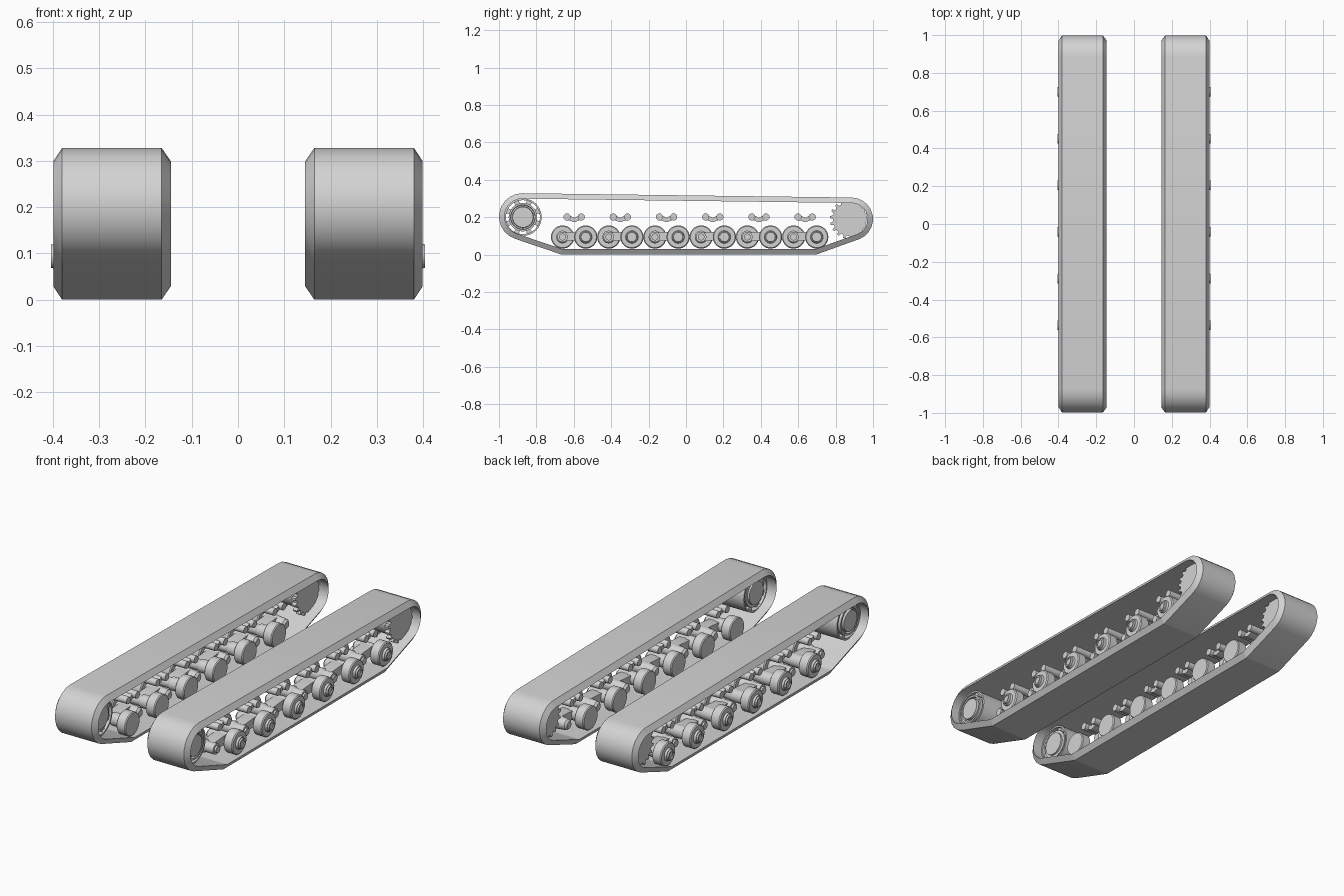
import bpy
import bmesh
from math import acos, atan2, cos, sin, pi, hypot, radians

cube = bpy.data.objects.get("Cube")
if cube:
    bpy.data.objects.remove(cube)

grey = bpy.data.materials.new("light_grey")
grey.use_nodes = True
grey.diffuse_color = (0.65, 0.65, 0.65, 1)
grey.node_tree.nodes["Principled BSDF"].inputs["Base Color"].default_value = (0.65, 0.65, 0.65, 1)

# Bogie layout
FIRST, PITCH, COUNT = -0.66, 0.247, 6
AXLE_GAP, AXLE_Z = 0.124, 0.094
BOGIES = [FIRST + PITCH * i for i in range(COUNT)]


def bridge(bm, rings, closed=False):
    """Join equal rings of points with quads; cap the ends unless closed."""
    loops = [[bm.verts.new(p) for p in ring] for ring in rings]
    pairs = list(zip(loops, loops[1:]))
    if closed:
        pairs.append((loops[-1], loops[0]))
    else:
        bm.faces.new(loops[0])
        bm.faces.new(loops[-1])
    n = len(loops[0])
    for a, b in pairs:
        for i in range(n):
            j = (i + 1) % n
            bm.faces.new((a[i], a[j], b[j], b[i]))


def circle(y, z, r, n=32):
    return [(y + r * cos(2 * pi * i / n), z + r * sin(2 * pi * i / n)) for i in range(n)]


def lathe(bm, y, z, profile, n=32, closed=False):
    """Turn (x, radius) steps around an axle parallel to x."""
    bridge(bm, [[(x, *p) for p in circle(y, z, r, n)] for x, r in profile], closed)


def slab(bm, outline, x0, x1):
    bridge(bm, [[(x, *p) for p in outline] for x in (x0, x1)])


def belt(circles, inset=0.0, steps=10):
    """Outline of a belt around (y, z, radius) circles, listed anticlockwise."""
    normals = []
    for a, b in zip(circles, circles[1:] + circles[:1]):
        dy, dz = b[0] - a[0], b[1] - a[1]
        normals.append(atan2(dz, dy) - acos((a[2] - b[2]) / hypot(dy, dz)))
    points = []
    for i, (y, z, r) in enumerate(circles):
        start = normals[i - 1]
        sweep = (normals[i] - start) % (2 * pi)
        for k in range(steps + 1):
            t = start + sweep * k / steps
            points.append((y + (r - inset) * cos(t), z + (r - inset) * sin(t)))
    return points


def finish(name, bm):
    """Make the object, keep hard edges sharp and mirror it to the other side."""
    bmesh.ops.recalc_face_normals(bm, faces=bm.faces)
    for f in bm.faces:
        f.smooth = True
    for e in bm.edges:
        e.smooth = e.calc_face_angle(0) < radians(30)
    mesh = bpy.data.meshes.new(name)
    bm.to_mesh(mesh)
    bm.free()
    mesh.materials.append(grey)
    obj = bpy.data.objects.new(name, mesh)
    bpy.context.collection.objects.link(obj)
    obj.modifiers.new("other_side", "MIRROR").use_mirror_merge = False


# Track belts with chamfered rims
path = [(-0.66, 0.031, 0.031), (0.69, 0.031, 0.031), (0.885, 0.19, 0.115), (-0.875, 0.203, 0.125)]
section = [(0.145, 0.029), (0.165, 0), (0.38, 0), (0.399, 0.029)]
bm = bmesh.new()
bridge(bm, [[(x, *p) for p in belt(path, inset)] for x, inset in section], closed=True)
finish("track_belt", bm)

# Outer road wheels with raised hubs
bm = bmesh.new()
for y in BOGIES:
    lathe(bm, y + AXLE_GAP, AXLE_Z, [(0.33, 0.056), (0.335, 0.062), (0.38, 0.062), (0.385, 0.057),
                                     (0.385, 0.034), (0.396, 0.031), (0.396, 0.027),
                                     (0.404, 0.025), (0.404, 0.018), (0.398, 0.018)])
finish("outer_road_wheels", bm)

# Inner road wheels with plain faces
bm = bmesh.new()
for y in BOGIES:
    lathe(bm, y, AXLE_Z, [(0.16, 0.058), (0.165, 0.062), (0.21, 0.062), (0.215, 0.057)])
finish("inner_road_wheels", bm)

# Axles and the arms that link each pair of wheels
bm = bmesh.new()
for y in BOGIES:
    lathe(bm, y, AXLE_Z, [(0.2, 0.034), (0.27, 0.034), (0.28, 0.028), (0.335, 0.028),
                          (0.335, 0.018), (0.345, 0.018)], 24)
    lathe(bm, y + AXLE_GAP, AXLE_Z, [(0.2, 0.018), (0.21, 0.028), (0.27, 0.034), (0.34, 0.034)], 24)
    slab(bm, belt([(y, AXLE_Z, 0.022), (y + AXLE_GAP, AXLE_Z + 0.008, 0.024)]), 0.25, 0.315)
finish("bogie_arms", bm)

# Small linked rollers above the wheels
bm = bmesh.new()
for y in BOGIES:
    mid = y + AXLE_GAP / 2
    for side in (-1, 1):
        end = mid + side * 0.038
        slab(bm, belt([(mid, 0.184, 0.011), (end, 0.201, 0.013)], steps=6), 0.22, 0.32)
        lathe(bm, end, 0.201, [(0.2, 0.019), (0.34, 0.019)], 16)
finish("upper_rollers", bm)

# Front idler: rim, short spokes and stepped hub
IY, IZ = -0.872, 0.2
bm = bmesh.new()
lathe(bm, IY, IZ, [(0.2, 0.1), (0.35, 0.1), (0.35, 0.091), (0.2, 0.091)], 40, closed=True)
lathe(bm, IY, IZ, [(0.195, 0.052), (0.195, 0.06), (0.205, 0.06), (0.205, 0.076), (0.355, 0.076),
                   (0.355, 0.066), (0.34, 0.064), (0.34, 0.057), (0.36, 0.055)], 40)
for i in range(8):
    a = 2 * pi * (i + 0.5) / 8
    spoke = []
    for r, w in ((0.074, -0.16), (0.093, -0.16), (0.093, 0.16), (0.074, 0.16)):
        spoke.append((IY + r * cos(a + w), IZ + r * sin(a + w)))
    slab(bm, spoke, 0.21, 0.34)
finish("front_idler", bm)

# Rear toothed drive sprocket
SY, SZ, TEETH = 0.875, 0.19, 18
outline = []
for i in range(TEETH):
    for part, r in ((0, 0.09), (0.4, 0.09), (0.55, 0.106), (0.85, 0.106)):
        a = 2 * pi * (i + part) / TEETH
        outline.append((SY + r * cos(a), SZ + r * sin(a)))
bm = bmesh.new()
for x in (0.2, 0.325):
    slab(bm, outline, x, x + 0.025)
lathe(bm, SY, SZ, [(0.215, 0.075), (0.335, 0.075)], 40)
finish("rear_sprocket", bm)
